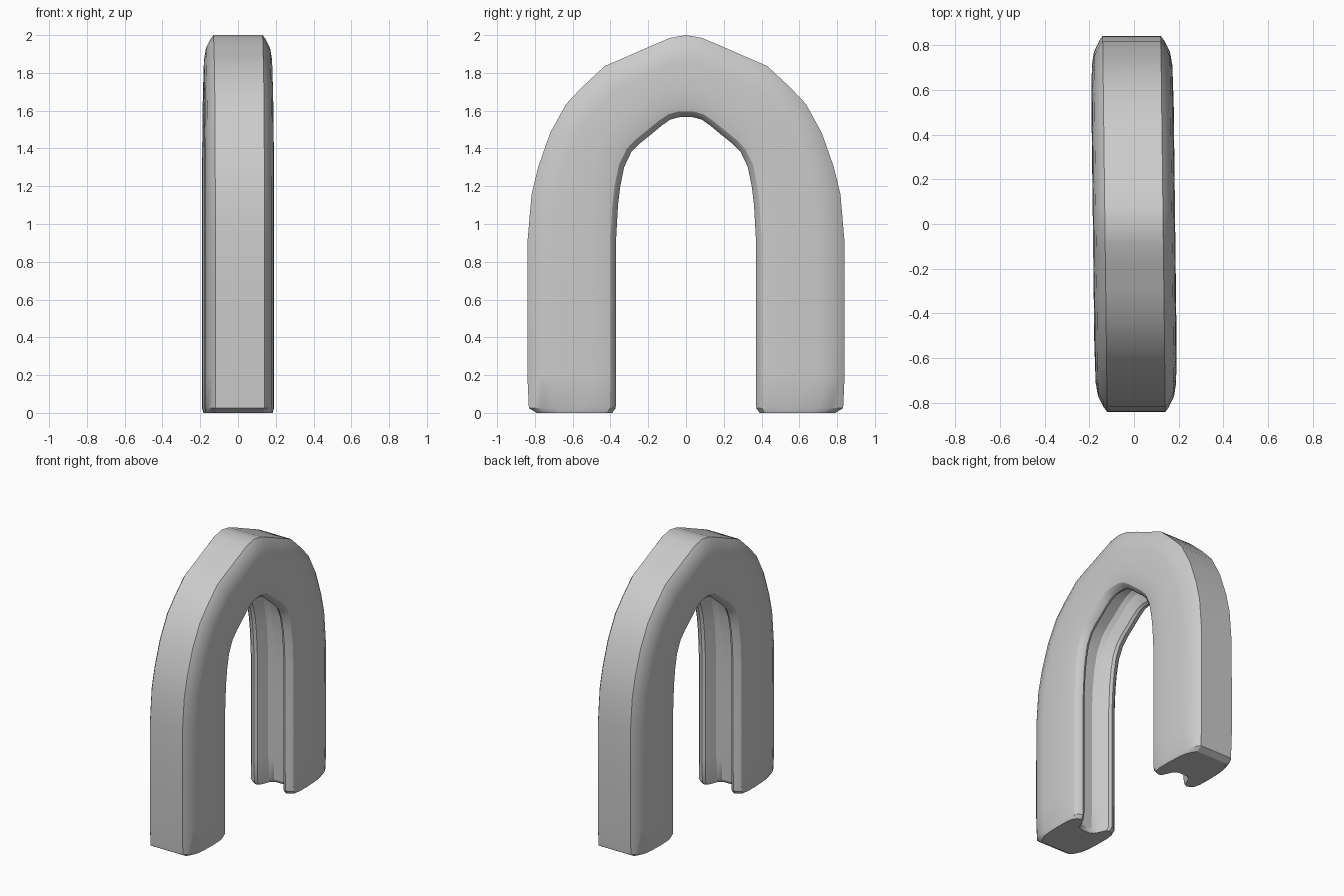
import bpy, bmesh
from mathutils import Vector

if "Cube" in bpy.data.objects:
    bpy.data.objects.remove(bpy.data.objects["Cube"])

# Half of the arch: inner (y, z) and outer (y, z) of each station, foot to crown
half = [
    ((.39, 0), (.79, 0)), ((.372, .025), (.832, .025)), ((.37, .2), (.84, .2)),
    ((.37, .6), (.84, .6)), ((.37, .92), (.838, .92)), ((.36, 1.10), (.818, 1.155)),
    ((.348, 1.20), (.783, 1.30)), ((.328, 1.30), (.72, 1.48)),
    ((.29, 1.38), (.635, 1.635)), ((.24, 1.43), (.55, 1.725)),
    ((.19, 1.47), (.43, 1.836)), ((.13, 1.52), (.296, 1.894)),
    ((.085, 1.552), (.18, 1.945)), ((.04, 1.565), (.085, 1.985)),
]
crown = [((0, 1.566), (0, 2.0))]
mirrored = [((-i[0], i[1]), (-o[0], o[1])) for i, o in reversed(half)]
stations = half + crown + mirrored

# Half cross-section: x, distance, and whether measured from inner or outer edge
side = [
    (.04, .105, 'in'), (.07, .085, 'in'), (.09, .04, 'in'), (.105, .01, 'in'),
    (.125, 0, 'in'), (.15, .008, 'in'), (.172, .03, 'in'), (.182, .075, 'in'),
    (.184, .16, 'in'), (.18, .13, 'out'), (.17, .07, 'out'), (.145, .02, 'out'),
    (.13, 0, 'out'),
]
section = side + [(-x, d, k) for x, d, k in reversed(side)]

# Sweep the grooved section around the arch
bm = bmesh.new()
rings = []
for n, (i, o) in enumerate(stations):
    inner, outer = Vector((0, *i)), Vector((0, *o))
    across = (outer - inner).normalized()
    squeeze = .96 if n in (0, len(stations) - 1) else 1
    ring = []
    for x, d, k in section:
        p = inner + across * d if k == 'in' else outer - across * d
        p.x = x * squeeze - .012 * p.y
        ring.append(bm.verts.new(p))
    rings.append(ring)
count = len(section)
for a, b in zip(rings, rings[1:]):
    for j in range(count):
        k = (j + 1) % count
        bm.faces.new((a[j], a[k], b[k], b[j]))

# Feet
bm.faces.new(rings[0])
bm.faces.new(list(reversed(rings[-1])))
bmesh.ops.recalc_face_normals(bm, faces=bm.faces)

mesh = bpy.data.meshes.new("grooved_arch")
bm.to_mesh(mesh)
bm.free()
arch = bpy.data.objects.new("grooved_arch", mesh)
bpy.context.collection.objects.link(arch)
bpy.context.view_layer.objects.active = arch
arch.select_set(True)
bpy.ops.object.shade_smooth_by_angle(angle=0.52)
